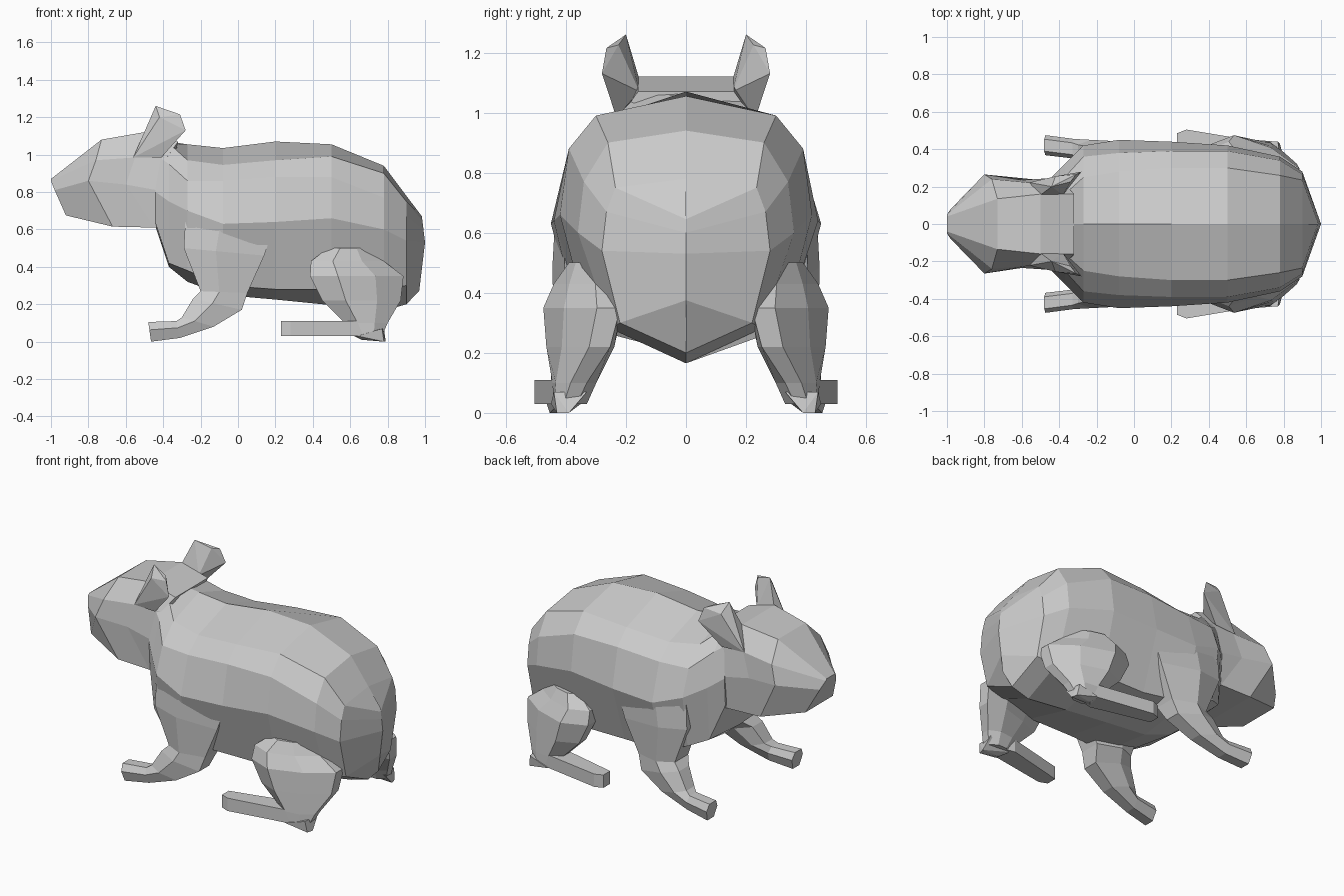
import bpy, bmesh

fur = bpy.data.materials.new("light_grey_fur")
fur.diffuse_color = (0.6, 0.6, 0.6, 1)


def finish(name, bm):
    """Clean up a bmesh and turn it into a flat-shaded object."""
    bmesh.ops.remove_doubles(bm, verts=bm.verts, dist=0.0005)
    bmesh.ops.dissolve_degenerate(bm, edges=bm.edges, dist=0.0005)
    bmesh.ops.recalc_face_normals(bm, faces=bm.faces)
    me = bpy.data.meshes.new(name)
    bm.to_mesh(me)
    bm.free()
    me.materials.append(fur)
    ob = bpy.data.objects.new(name, me)
    bpy.context.collection.objects.link(ob)
    return ob


def loft(name, rings, cap_end=True):
    """Skin closed rings of xyz points, capping the ends."""
    bm = bmesh.new()
    vs = [[bm.verts.new(p) for p in r] for r in rings]
    n = len(vs[0])
    for a, b in zip(vs, vs[1:]):
        for i in range(n):
            j = (i + 1) % n
            bm.faces.new((a[i], a[j], b[j], b[i]))
    bm.faces.new(vs[0])
    if cap_end:
        bm.faces.new(vs[-1])
    return finish(name, bm)


def hull(name, points, s):
    """Faceted convex solid around a few points, on side s."""
    bm = bmesh.new()
    for x, y, z in points:
        bm.verts.new((x, y * s, z))
    bmesh.ops.convex_hull(bm, input=bm.verts)
    return finish(name, bm)


# Body: x, top z, then (y, z) of ridge, upper side, widest side, low side, belly z
body = [
    (-.44, 1.08, .15, 1.08, .20, 1.00, .25, .80, .24, .63, .61),
    (-.37, 1.07, .16, 1.06, .25, .95, .32, .75, .30, .42, .40),
    (-.27, 1.055, .25, .97, .36, .86, .42, .70, .37, .38, .32),
    (-.08, 1.035, .28, .945, .38, .86, .45, .63, .36, .30, .25),
    (.20, 1.07, .30, .97, .39, .88, .44, .64, .32, .28, .225),
    (.50, 1.055, .30, .99, .39, .88, .42, .66, .32, .28, .195),
    (.78, .94, .26, .90, .34, .77, .36, .60, .25, .28, .165),
    (.90, .78, .235, .75, .265, .67, .28, .54, .22, .30, .20),
    (.99, .67, 0, .645, 0, .60, 0, .53, 0, .375, .27),
]
rings = []
for x, top, *mid, low in body:
    half = list(zip(mid[0::2], mid[1::2]))
    loop = [(0, top)] + half + [(0, low)] + [(-y, z) for y, z in reversed(half)]
    rings.append([(1 - abs(z - .53) * .12 if x == .99 else x, y, z) for y, z in loop])
loft("body", rings, cap_end=False)

# Head: half rings from crest to jaw, mirrored across the middle
head = [
    [(-1, .04, .87), (-1, .05, .86), (-.98, .08, .81), (-.92, .135, .675)],
    [(-.73, .135, 1.08), (-.76, .24, .97), (-.80, .265, .86), (-.67, .225, .615)],
    [(-.50, .16, 1.12), (-.55, .22, .985), (-.60, .235, .84), (-.45, .23, .61)],
    [(-.32, .16, 1.07), (-.38, .22, .985), (-.38, .25, .80), (-.36, .23, .61)],
]
loft("head", [h + [(x, -y, z) for x, y, z in reversed(h)] for h in head])

# Ears: faceted wedges leaning back and outward
ear = [(-.56, .222, .985), (-.41, .232, .985), (-.38, .155, 1.07), (-.50, .155, 1.11),
       (-.44, .20, 1.26), (-.34, .225, 1.225), (-.31, .265, 1.215), (-.28, .28, 1.13),
       (-.42, .255, 1.20)]

# Front legs, shoulder to paw: front x, z, back x, z, inner y, outer y
foreleg = [
    (-.28, .68, .20, .64, .26, .435),
    (-.29, .50, .14, .46, .25, .445),
    (-.20, .27, .05, .26, .22, .44),
    (-.24, .23, .02, .17, .28, .445),
    (-.30, .13, -.13, .08, .32, .45),
    (-.33, .11, -.31, .02, .35, .455),
    (-.48, .105, -.465, 0, .368, .475),
]

# Hind legs: z, front x, back x, inner y, outer y, inward swing of the back
haunch = [
    (.50, .48, .70, .29, .39, .04),
    (.43, .39, .78, .28, .44, .09),
    (.35, .385, .885, .28, .475, .12),
    (.22, .45, .87, .29, .465, .09),
    (.10, .57, .80, .31, .445, .02),
    (.03, .62, .77, .33, .44, 0),
]
section = [(0, .3), (0, .7), (.3, 1), (.7, 1), (1, .7), (1, .3), (.7, 0), (.3, 0)]
foot = [(.23, .42), (.23, .485), (.28, .505), (.67, .44), (.70, .35), (.60, .33)]
heel = [(.62, .35, .03), (.64, .45, .03), (.77, .44, .07), (.78, .33, .07),
        (.66, .40, .01), (.79, .39, 0), (.78, .43, 0)]

for side, s in (("left", 1), ("right", -1)):
    hull(side + "_ear", ear, s)

    rings = []
    for fx, fz, bx, bz, yi, yo in foreleg:
        w = (yo - yi) * .2
        pts = [(0, yi + w), (0, yo - w), (.4, yo), (1, yo - w), (1, yi + w), (.4, yi)]
        rings.append([(fx + (bx - fx) * t, y * s, fz + (bz - fz) * t) for t, y in pts])
    loft(side + "_front_leg", rings)

    rings = []
    for z, xa, xb, yi, yo, swing in haunch:
        rings.append([(xa + (xb - xa) * u,
                       (yi + (yo - yi) * v - swing * max(0, u - .3) / .7) * s,
                       z) for u, v in section])
    loft(side + "_hind_leg", rings)

    # Long flat foot and pointed heel
    loft(side + "_hind_foot", [[(x, y * s, z) for x, y in foot] for z in (.03, .11)])
    hull(side + "_heel", heel, s)
